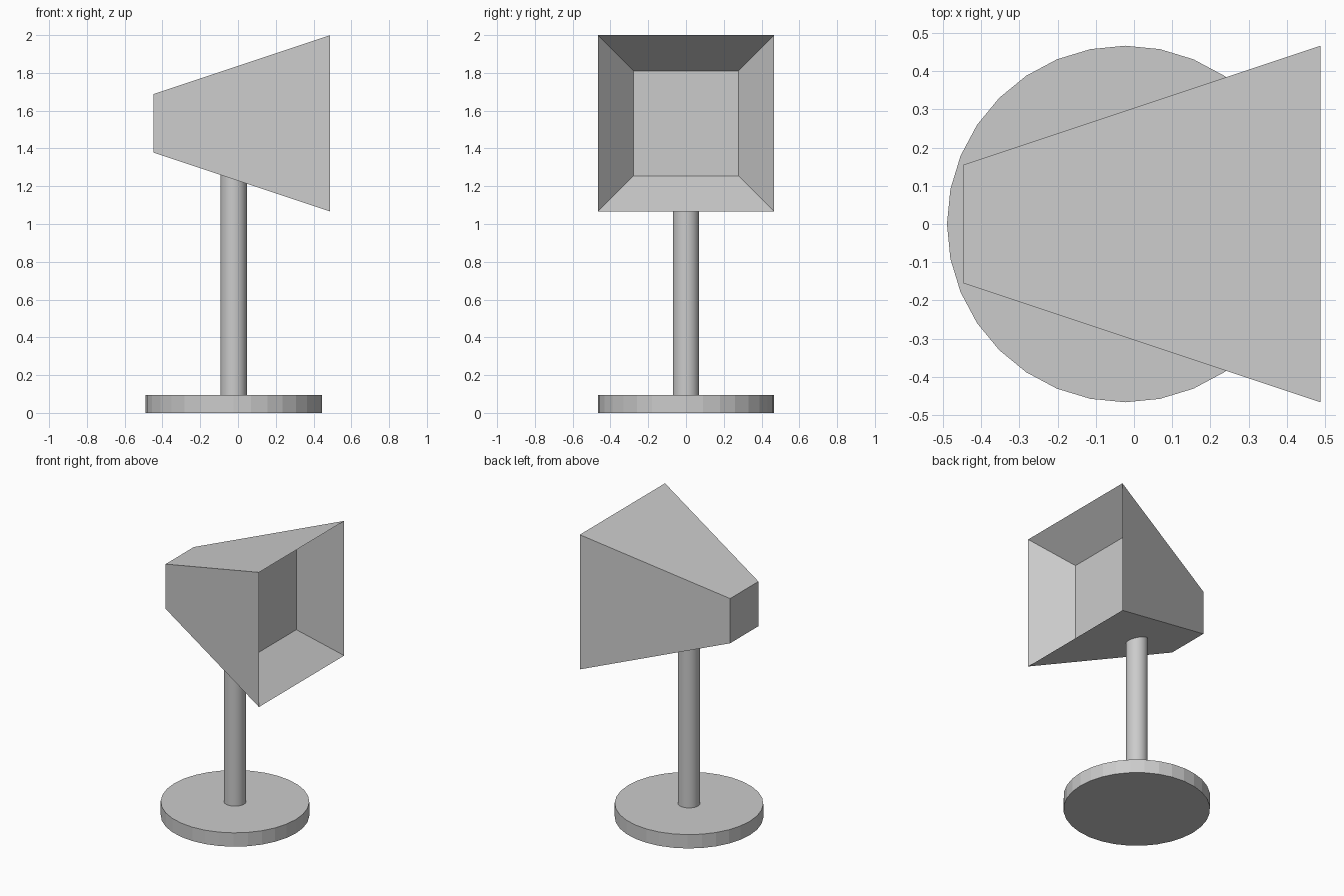
import bpy, bmesh, math

if "Cube" in bpy.data.objects:
    bpy.data.objects.remove(bpy.data.objects["Cube"])

AXIS_X = -0.023   # centre of base and pole
HEAD_Z = 1.533    # centre height of the head


def cylinder(name, radius, z0, z1, sides):
    bpy.ops.mesh.primitive_cylinder_add(
        vertices=sides, radius=radius, depth=z1 - z0,
        location=(AXIS_X, 0, (z0 + z1) / 2))
    obj = bpy.context.object
    obj.name = name
    return obj


# Round foot (faceted) and smooth pole
cylinder("base", 0.467, 0, 0.096, 32)
cylinder("pole", 0.07, 0.09, 1.30, 32)
bpy.ops.object.shade_smooth_by_angle(angle=math.radians(30))

# Flared square head: back cap, outer rim, recessed inner panel
# Each section is (x, half width)
sections = [(-0.447, 0.155), (0.488, 0.467), (0.253, 0.278)]
bm = bmesh.new()
rings = [[bm.verts.new((x, sy * h, HEAD_Z + sz * h))
          for sy, sz in ((-1, -1), (1, -1), (1, 1), (-1, 1))]
         for x, h in sections]
bm.faces.new(rings[0])
bm.faces.new(rings[-1])
for a, b in zip(rings, rings[1:]):
    for i in range(4):
        j = (i + 1) % 4
        bm.faces.new((a[i], a[j], b[j], b[i]))
bmesh.ops.recalc_face_normals(bm, faces=bm.faces)
mesh = bpy.data.meshes.new("flared_head")
bm.to_mesh(mesh)
bm.free()
bpy.context.collection.objects.link(bpy.data.objects.new("flared_head", mesh))
